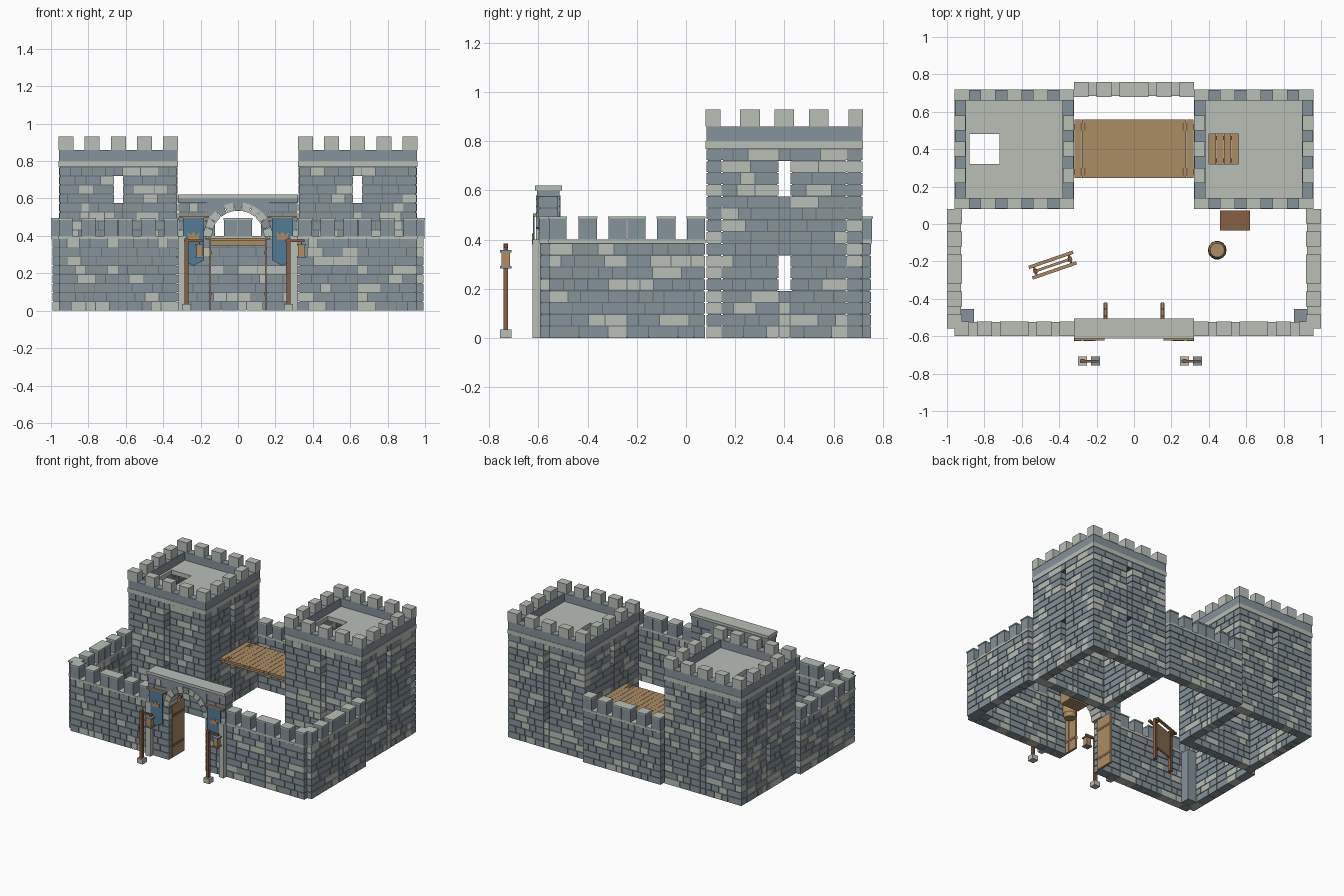
import bpy, bmesh, math, random
from mathutils import Matrix, Vector

random.seed(7)
if "Cube" in bpy.data.objects:
    bpy.data.objects.remove(bpy.data.objects["Cube"])

COLOURS = {
    "light_stone": (0.48, 0.52, 0.47), "blue_stone": (0.235, 0.29, 0.325),
    "grey_stone": (0.25, 0.295, 0.31), "mortar": (0.13, 0.155, 0.175),
    "wood": (0.41, 0.265, 0.125), "dark_wood": (0.25, 0.115, 0.06),
    "banner_blue": (0.085, 0.2, 0.31), "gold": (0.46, 0.27, 0.11)}
MATS = {}
for key, rgb in COLOURS.items():
    m = bpy.data.materials.new(key)
    m.use_nodes = True
    m.diffuse_color = (*rgb, 1)
    bsdf = m.node_tree.nodes["Principled BSDF"]
    bsdf.inputs["Base Color"].default_value = (*rgb, 1)
    bsdf.inputs["Roughness"].default_value = 0.9
    MATS[key] = m


class Part:
    """One object gathered from boxes, prisms and turned shapes."""
    def __init__(self, name):
        self.name, self.bm, self.used = name, bmesh.new(), []

    def slot(self, mat):
        if mat not in self.used:
            self.used.append(mat)
        return self.used.index(mat)

    def box(self, x, y, z, mat):
        lo, hi = Vector((x[0], y[0], z[0])), Vector((x[1], y[1], z[1]))
        tf = Matrix.Translation((lo + hi) / 2) @ Matrix.Diagonal((*(hi - lo), 1))
        verts = bmesh.ops.create_cube(self.bm, size=1, matrix=tf)["verts"]
        for f in {f for v in verts for f in v.link_faces}:
            f.material_index = self.slot(mat)

    def prism(self, pts, y0, y1, mat):
        a, b = ([self.bm.verts.new((x, y, z)) for x, z in pts] for y in (y0, y1))
        n = len(pts)
        faces = [a, b[::-1]] + [[a[i], b[i], b[(i + 1) % n], a[(i + 1) % n]] for i in range(n)]
        for f in faces:
            self.bm.faces.new(f).material_index = self.slot(mat)

    def turned(self, profile, mats, sides=14):
        rings = [[self.bm.verts.new((r * math.cos(i * math.tau / sides),
                                     r * math.sin(i * math.tau / sides), z))
                  for i in range(sides)] for r, z in profile]
        for k in range(len(rings) - 1):
            for i in range(sides):
                j = (i + 1) % sides
                f = self.bm.faces.new((rings[k][i], rings[k][j], rings[k + 1][j], rings[k + 1][i]))
                f.material_index = self.slot(mats[k])
        for ring in (rings[0], rings[-1]):
            self.bm.faces.new(ring).material_index = self.slot(mats[0])

    def done(self, loc=(0, 0, 0), turn=0):
        bmesh.ops.recalc_face_normals(self.bm, faces=self.bm.faces[:])
        me = bpy.data.meshes.new(self.name)
        self.bm.to_mesh(me)
        self.bm.free()
        for mat in self.used:
            me.materials.append(MATS[mat])
        ob = bpy.data.objects.new(self.name, me)
        ob.location, ob.rotation_euler.z = loc, turn
        bpy.context.collection.objects.link(ob)


COURSE = 0.048


def stone():
    return random.choice(["light_stone", "blue_stone", "blue_stone", "grey_stone"])


def masonry(part, along, u0, u1, mid, thick, rows, breaks=(), slit=None):
    """Courses of random stones; along is 0 for x and 1 for y."""
    def put(a, b, t, z0, z1, mat):
        uv = [(a, b), (mid - t / 2, mid + t / 2)]
        part.box(uv[along], uv[1 - along], (z0, z1), mat)
    cuts = sorted([u0, u1, *breaks] + ([slit - 0.022, slit + 0.022] if slit else []))
    for r in rows:
        z0, z1 = r * COURSE, (r + 1) * COURSE
        gap = slit is not None and r in (4, 5, 6, 12, 13, 14)
        base = 0.003 if r else 0
        for a, b in zip(cuts, cuts[1:]):
            if gap and abs((a + b) / 2 - slit) < 0.001:
                continue
            # Mortar core, set back from free ends
            ca, cb = (0.008 if gap or e in (u0, u1) else 0 for e in (a, b))
            put(a + ca, b - cb, thick - 0.012, z0 if r else 0.004, z1, "mortar")
            u = a
            while u < b - 0.001:
                w = random.uniform(0.045, 0.125)
                if b - u - w < 0.045:
                    w = b - u
                put(u + 0.002, u + w - 0.002, thick, z0 + base, z1 - 0.002, stone())
                u += w


def battlement(part, along, u0, panels, mid):
    """Coping and capped merlons, three to each panel."""
    def put(a, b, t, z, mat):
        uv = [(a, b), (mid - t / 2, mid + t / 2)]
        part.box(uv[along], uv[1 - along], z, mat)
    for p in range(panels):
        s = u0 + 0.32 * p
        put(s, s + 0.32, 0.072, (0.384, 0.4), "light_stone")
        for a, b in ((0.002, 0.075), (0.122, 0.198), (0.245, 0.318)):
            put(s + a, s + b, 0.072, (0.4, 0.486), "blue_stone")
            put(s + a - 0.002, s + b + 0.002, 0.08, (0.486, 0.495), "light_stone")


# Curtain walls
for name, along, u0, mid in (("front_wall_right", 0, -0.96, -0.56), ("front_wall_left", 0, 0.32, -0.56),
                             ("side_wall_right", 1, -0.56, -0.96), ("side_wall_left", 1, -0.56, 0.96),
                             ("back_wall", 0, -0.32, 0.72)):
    wall = Part(name)
    masonry(wall, along, u0, u0 + 0.64, mid, 0.066, range(8), [u0 + 0.32])
    battlement(wall, along, u0, 2, mid)
    wall.done()
for s in (-1, 1):
    post = Part("corner_pillar")
    post.box((-0.035, 0.035), (-0.035, 0.035), (0, 0.384), "blue_stone")
    post.done((s * 0.89, -0.49, 0))

# Towers
for name, cx, stairs in (("tower_right", -0.64, False), ("tower_left", 0.64, True)):
    t = Part(name)
    x0, x1, y0, y1, w = cx - 0.317, cx + 0.317, 0.083, 0.717, 0.066
    for y in (y0 + w / 2, y1 - w / 2):
        masonry(t, 0, x0, x1, y, w, range(16), slit=cx)
    for x in (x0 + w / 2, x1 - w / 2):
        masonry(t, 1, y0 + w - 0.006, y1 - w + 0.006, x, w, range(16), slit=0.4)
    t.done()

    # Roof slabs around the opening
    roof = Part(name + "_roof")
    hx0, hx1, zr = cx - 0.24, cx - 0.08, (0.768, 0.8)
    roof.box((hx1, cx + 0.32), (0.08, 0.72), zr, "light_stone")
    roof.box((cx - 0.32, hx0), (0.08, 0.72), zr, "light_stone")
    for yy in ((0.08, 0.32), (0.48, 0.72)):
        roof.box((hx0, hx1), yy, zr, "light_stone")
    roof.done()
    if stairs:
        landing = Part("inner_landing")
        for i in range(4):
            landing.box((hx0 + 0.04 * i + 0.001, hx0 + 0.04 * i + 0.039), (0.31, 0.49), (0.372, 0.388), "wood")
        for y in (0.34, 0.46):
            landing.box((hx0, hx1), (y - 0.01, y + 0.01), (0.35, 0.372), "dark_wood")
        landing.done()

    # Parapet and merlons
    par = Part(name + "_parapet")
    for yy in ((0.083, 0.14), (0.66, 0.717)):
        par.box((x0, x1), yy, (0.8, 0.86), "blue_stone")
    for xx in ((x0, x0 + 0.06), (x1 - 0.06, x1)):
        par.box(xx, (0.14, 0.66), (0.8, 0.86), "blue_stone")
    for i in range(5):
        mx = cx + (i - 2) * 0.14
        for y in (0.11, 0.69):
            par.box((mx - 0.04, mx + 0.04), (y - 0.03, y + 0.03), (0.86, 0.93), "light_stone")
        if 0 < i < 4:
            my = 0.4 + (i - 2) * 0.14
            for x in (cx - 0.29, cx + 0.29):
                par.box((x - 0.03, x + 0.03), (my - 0.04, my + 0.04), (0.86, 0.93), "light_stone")
    par.done()

# Gatehouse: jambs, spandrel, arch stones and cap
gate = Part("gatehouse")
for a, b in ((-0.32, -0.148), (0.148, 0.32)):
    masonry(gate, 0, a, b, -0.56, 0.07, range(8))
for a, b in ((-0.32, -0.165), (0.165, 0.32)):
    masonry(gate, 0, a, b, -0.56, 0.08, range(8, 12))
    gate.box((a, b), (-0.605, -0.515), (0.576, 0.6), "blue_stone")


def arc(r, a):
    return (r * math.cos(a), 0.395 + r * math.sin(a))


N = 11
for i in range(N):
    a, b = math.pi * i / N, math.pi * (i + 1) / N
    p, q = arc(0.165, a), arc(0.165, b)
    gate.prism([p, q, (q[0], 0.6), (p[0], 0.6)], -0.605, -0.515, "blue_stone")
    g = 0.012
    gate.prism([arc(0.14, a + g), arc(0.14, b - g), arc(0.185, b - g), arc(0.185, a + g)],
               -0.61, -0.51, ("light_stone", "grey_stone")[i % 2 if i % 3 else 0])
gate.box((-0.32, 0.32), (-0.613, -0.505), (0.6, 0.62), "light_stone")
for a, b in ((-0.32, -0.28), (0.28, 0.32)):
    gate.box((a, b), (-0.625, -0.59), (0, 0.4), "light_stone")
gate.done()

# Open gate leaves
for s in (-1, 1):
    leaf = Part("gate_leaf")
    for i in range(4):
        leaf.box((0.035 * i + 0.001, 0.035 * i + 0.034), (-0.008, 0.008), (0.005, 0.39), "wood")
    for z in (0.08, 0.3):
        leaf.box((0, 0.138), (-0.01, 0.01), (z, z + 0.02), "dark_wood")
    leaf.done((s * 0.152, -0.56, 0), math.pi / 2)

# Hanging banners
for s in (-1, 1):
    ban = Part("banner")
    ban.prism([(-0.056, 0.495), (0.056, 0.495), (0.056, 0.27), (0, 0.24), (-0.056, 0.27)],
              -0.622, -0.616, "banner_blue")
    ban.prism([(-0.028, 0.38), (0.028, 0.38), (0.032, 0.42), (0.014, 0.402), (0, 0.425),
               (-0.014, 0.402), (-0.032, 0.42)], -0.626, -0.622, "gold")
    ban.box((-0.08, 0.08), (-0.622, -0.606), (0.495, 0.507), "wood")
    ban.done((s * 0.238, 0, 0))

# Lantern posts
for x in (-0.275, 0.27):
    lamp = Part("lantern_post")
    lamp.box((-0.024, 0.024), (-0.024, 0.024), (0, 0.035), "light_stone")
    lamp.box((-0.01, 0.01), (-0.01, 0.01), (0.035, 0.385), "dark_wood")
    lamp.box((-0.015, 0.085), (-0.007, 0.007), (0.366, 0.38), "dark_wood")
    lamp.box((0.067, 0.073), (-0.003, 0.003), (0.355, 0.368), "blue_stone")
    lamp.box((0.052, 0.088), (-0.018, 0.018), (0.29, 0.35), "gold")
    for z in (0.283, 0.348):
        lamp.box((0.046, 0.094), (-0.024, 0.024), (z, z + 0.009), "blue_stone")
    lamp.done((x, -0.733, 0))

# Plank bridge between the towers
bridge = Part("bridge")
for i in range(16):
    bx = -0.32 + 0.04 * i
    bridge.box((bx + 0.0007, bx + 0.0393), (0.245, 0.56), (0.372, 0.388), "wood")
for y in (0.28, 0.52):
    bridge.box((-0.32, 0.32), (y - 0.015, y + 0.015), (0.348, 0.372), "wood")
    for s in (-1, 1):
        for x in (0.262, 0.282):
            bridge.box((s * x - 0.004, s * x + 0.004), (y - 0.02, y + 0.02), (0.388, 0.391), "dark_wood")
bridge.done()

# Notice board with a split roof
board = Part("notice_board")
for s in (-1, 1):
    board.box((s * 0.098 - 0.011, s * 0.098 + 0.011), (-0.011, 0.011), (0, 0.31), "dark_wood")
    board.box((-0.125, 0.125), (s * 0.03 - 0.009, s * 0.03 + 0.009), (0.288, 0.3), "wood")
    board.box((s * 0.098 - 0.006, s * 0.098 + 0.006), (-0.03, 0.03), (0.278, 0.288), "dark_wood")
board.box((-0.09, 0.09), (-0.007, 0.007), (0.1, 0.285), "wood")
board.done((-0.435, -0.22, 0), math.radians(19))

# Barrel
barrel = Part("barrel")
barrel.turned([(0.038, 0), (0.045, 0.025), (0.048, 0.035), (0.05, 0.065), (0.048, 0.095),
               (0.045, 0.105), (0.038, 0.13)],
              ["wood", "dark_wood", "wood", "wood", "dark_wood", "wood"])
barrel.done((0.445, -0.14, 0))

# Slatted chest
chest = Part("chest")
chest.box((-0.076, 0.076), (-0.05, 0.05), (0, 0.09), "wood")
for i in range(5):
    cx = -0.08 + 0.032 * i
    chest.box((cx + 0.001, cx + 0.031), (-0.054, 0.054), (0.09, 0.115), "dark_wood")
chest.done((0.54, 0.018, 0))
